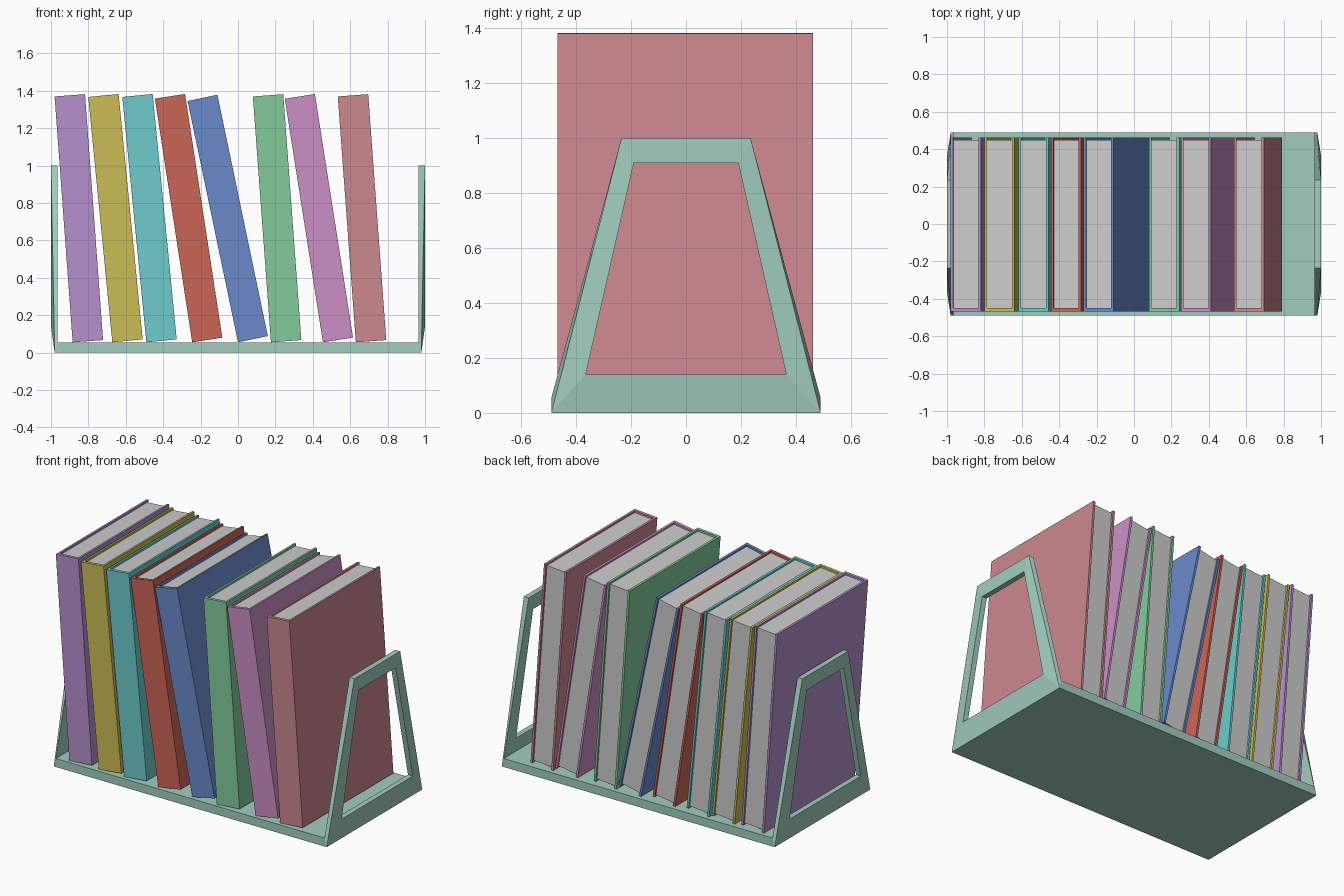
import bpy
import bmesh
from math import radians

default = bpy.data.objects.get("Cube")
if default:
    bpy.data.objects.remove(default, do_unlink=True)


def material(name, srgb):
    linear = [(c / 255 / 12.92 if c < 11 else ((c / 255 + 0.055) / 1.055) ** 2.4) for c in srgb]
    mat = bpy.data.materials.new(name)
    mat.use_nodes = True
    mat.diffuse_color = (*linear, 1)
    mat.node_tree.nodes["Principled BSDF"].inputs["Base Color"].default_value = (*linear, 1)
    return mat


def make_object(name, bm, mat):
    bmesh.ops.recalc_face_normals(bm, faces=bm.faces)
    mesh = bpy.data.meshes.new(name)
    bm.to_mesh(mesh)
    bm.free()
    mesh.materials.append(mat)
    obj = bpy.data.objects.new(name, mesh)
    bpy.context.collection.objects.link(obj)
    return obj


def prism(name, outline, z0, z1, mat):
    """Extrude a flat outline upwards from z0 to z1."""
    bm = bmesh.new()
    face = bm.faces.new([bm.verts.new((x, y, z0)) for x, y in outline])
    top = bmesh.ops.extrude_face_region(bm, geom=[face])["geom"]
    for v in top:
        if isinstance(v, bmesh.types.BMVert):
            v.co.z = z1
    return make_object(name, bm, mat)


# Shelf: a tray with an open trapezoid frame at each end
BASE_TOP = 0.055
INNER_X, FOOT_X, OUTER_X = 0.965, 0.98, 1.0


def trapezoid(bm, x_low, x_high, y_low, y_high, z_low, z_high):
    corners = [(x_low, -y_low, z_low), (x_low, y_low, z_low),
               (x_high, y_high, z_high), (x_high, -y_high, z_high)]
    return [bm.verts.new(c) for c in corners]


def bridge(bm, a, b, edges=range(4)):
    for i in edges:
        j = (i + 1) % 4
        bm.faces.new((a[i], a[j], b[j], b[i]))


def end_frame(bm, s):
    outer = trapezoid(bm, s * FOOT_X, s * OUTER_X, 0.49, 0.235, 0, 1)
    inner = trapezoid(bm, s * INNER_X, s * INNER_X, 0.49, 0.235, BASE_TOP, 1)
    hole_out = trapezoid(bm, s * OUTER_X, s * OUTER_X, 0.365, 0.19, 0.14, 0.91)
    hole_in = trapezoid(bm, s * INNER_X, s * INNER_X, 0.365, 0.19, 0.14, 0.91)
    bridge(bm, outer, hole_out)
    bridge(bm, hole_out, hole_in)
    bridge(bm, hole_in, inner)
    bridge(bm, inner, outer, (1, 2, 3))
    return outer[0], outer[1], inner[1], inner[0]


bm = bmesh.new()
left_end, right_end = end_frame(bm, 1), end_frame(bm, -1)
bridge(bm, left_end, right_end)
make_object("shelf", bm, material("pale teal", (162, 206, 191)))

# Books: a folded cover with the spine in front, and a recessed page block
WIDTH, HEIGHT = 0.163, 1.318
FRONT, BACK = -0.468, 0.462
BOARD, SPINE, RECESS = 0.014, 0.02, 0.012
paper = material("paper grey", (205, 205, 205))

cover_outline = [(0, FRONT), (WIDTH, FRONT), (WIDTH, BACK), (WIDTH - BOARD, BACK),
                 (WIDTH - BOARD, FRONT + SPINE), (BOARD, FRONT + SPINE),
                 (BOARD, BACK), (0, BACK)]
page_outline = [(BOARD, FRONT + SPINE), (WIDTH - BOARD, FRONT + SPINE),
                (WIDTH - BOARD, BACK - RECESS), (BOARD, BACK - RECESS)]

# colour name, colour, foot position along the shelf, lean in degrees
books = [
    ("purple", (181, 144, 205), -0.884, 4.2),
    ("mustard", (203, 188, 86), -0.672, 5.6),
    ("cyan", (110, 203, 203), -0.490, 5.6),
    ("red", (203, 101, 87), -0.245, 8.7),
    ("blue", (106, 138, 204), 0.000, 11.8),
    ("green", (131, 203, 156), 0.176, 4.2),
    ("pink", (203, 143, 198), 0.454, 8.9),
    ("rose", (204, 135, 144), 0.630, 4.2),
]
for name, colour, foot, lean in books:
    cover = prism(name + "_book_cover", cover_outline, 0, HEIGHT, material(name, colour))
    pages = prism(name + "_book_pages", page_outline, RECESS, HEIGHT - RECESS, paper)
    for part in (cover, pages):
        part.location = (foot, 0, BASE_TOP)
        part.rotation_euler.y = -radians(lean)
